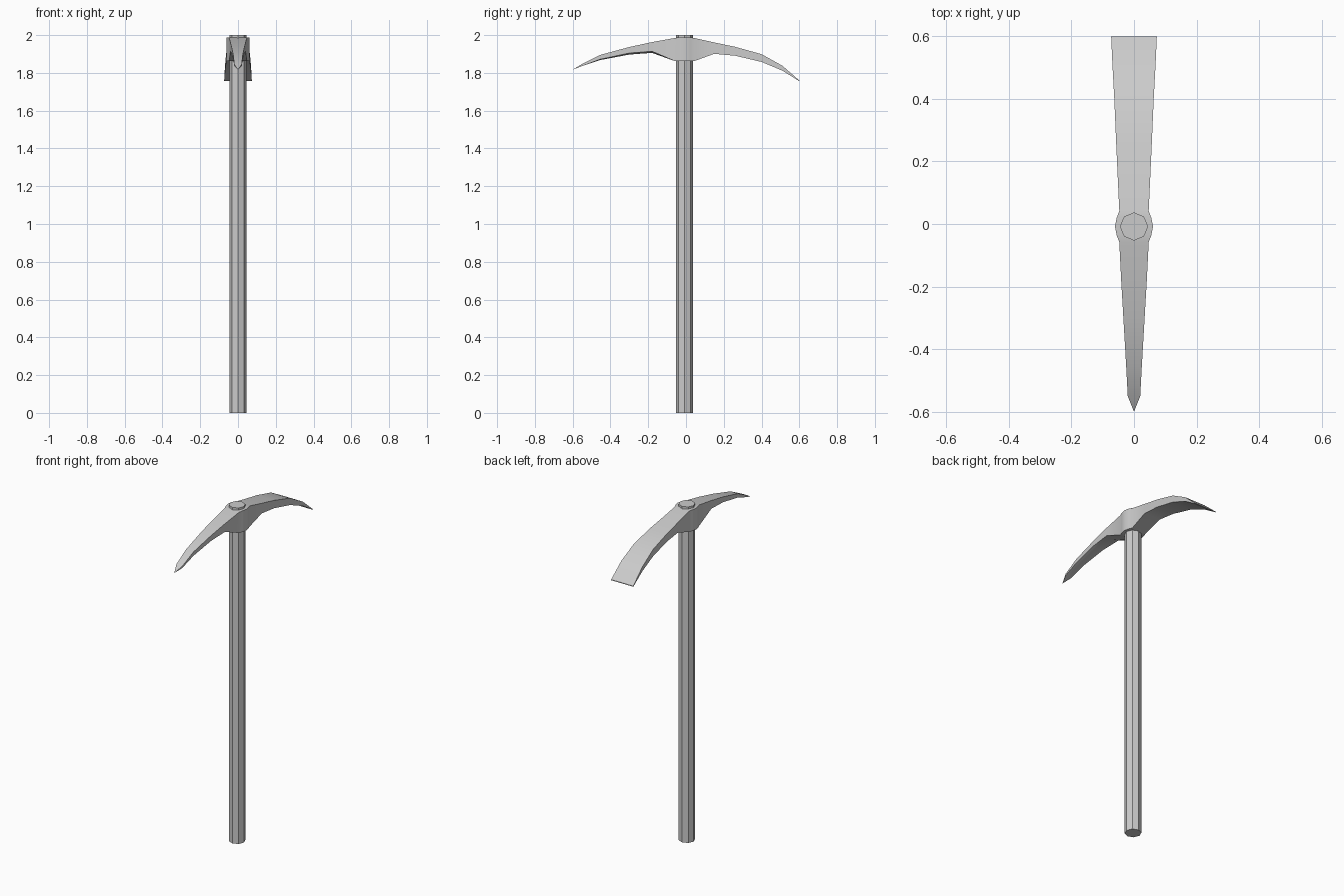
import bpy, bmesh, math

cube = bpy.data.objects.get("Cube")
if cube:
    bpy.data.objects.remove(cube, do_unlink=True)

grey = bpy.data.materials.new("plain grey")
grey.use_nodes = True
grey.diffuse_color = (0.6, 0.6, 0.6, 1)
grey.node_tree.nodes["Principled BSDF"].inputs["Base Color"].default_value = (0.6, 0.6, 0.6, 1)

CENTRE_Y = -0.008

# Handle: straight octagonal shaft passing through the head
bpy.ops.mesh.primitive_cylinder_add(vertices=8, radius=0.045, depth=2,
                                    location=(0, CENTRE_Y, 1))
handle = bpy.context.object
handle.name = "handle"
handle.data.materials.append(grey)

# Head cross-sections: y, half width, top z, bottom z, depth of bottom ridge
sections = [
    (-0.55, 0.02, 1.847, 1.836, 0.0),
    (-0.455, 0.025, 1.895, 1.872, 0.004),
    (-0.30, 0.034, 1.937, 1.905, 0.008),
    (-0.18, 0.041, 1.963, 1.914, 0.008),
    (-0.058, 0.047, 1.985, 1.862, 0.0),
    (-0.037, 0.055, 1.988, 1.862, 0.0),
    (CENTRE_Y, 0.061, 1.988, 1.862, 0.0),
    (0.021, 0.055, 1.988, 1.862, 0.0),
    (0.042, 0.047, 1.985, 1.862, 0.0),
    (0.15, 0.052, 1.961, 1.901, 0.0),
    (0.26, 0.057, 1.938, 1.891, 0.0),
    (0.40, 0.063, 1.899, 1.858, 0.0),
    (0.51, 0.069, 1.838, 1.812, 0.0),
    (0.60, 0.073, 1.76, 1.756, 0.0),
]

# Head: pointed pick at the front, widening flat blade at the back
bm = bmesh.new()
rings = []
for y, w, top, low, ridge in sections:
    outline = [(-w, top), (w, top), (w, low), (0, low - ridge), (-w, low)]
    rings.append([bm.verts.new((x, y, z)) for x, z in outline])
for a, b in zip(rings, rings[1:]):
    for i in range(5):
        j = (i + 1) % 5
        bm.faces.new((a[i], a[j], b[j], b[i]))
bm.faces.new(rings[-1])
tip = bm.verts.new((0, -0.6, 1.817))
for i in range(5):
    bm.faces.new((tip, rings[0][(i + 1) % 5], rings[0][i]))
bmesh.ops.recalc_face_normals(bm, faces=bm.faces)
mesh = bpy.data.meshes.new("pick_head")
bm.to_mesh(mesh)
bm.free()
mesh.materials.append(grey)
head = bpy.data.objects.new("pick_head", mesh)
bpy.context.collection.objects.link(head)

bpy.ops.object.select_all(action="DESELECT")
head.select_set(True)
bpy.context.view_layer.objects.active = head
bpy.ops.object.shade_smooth_by_angle(angle=math.radians(30))
